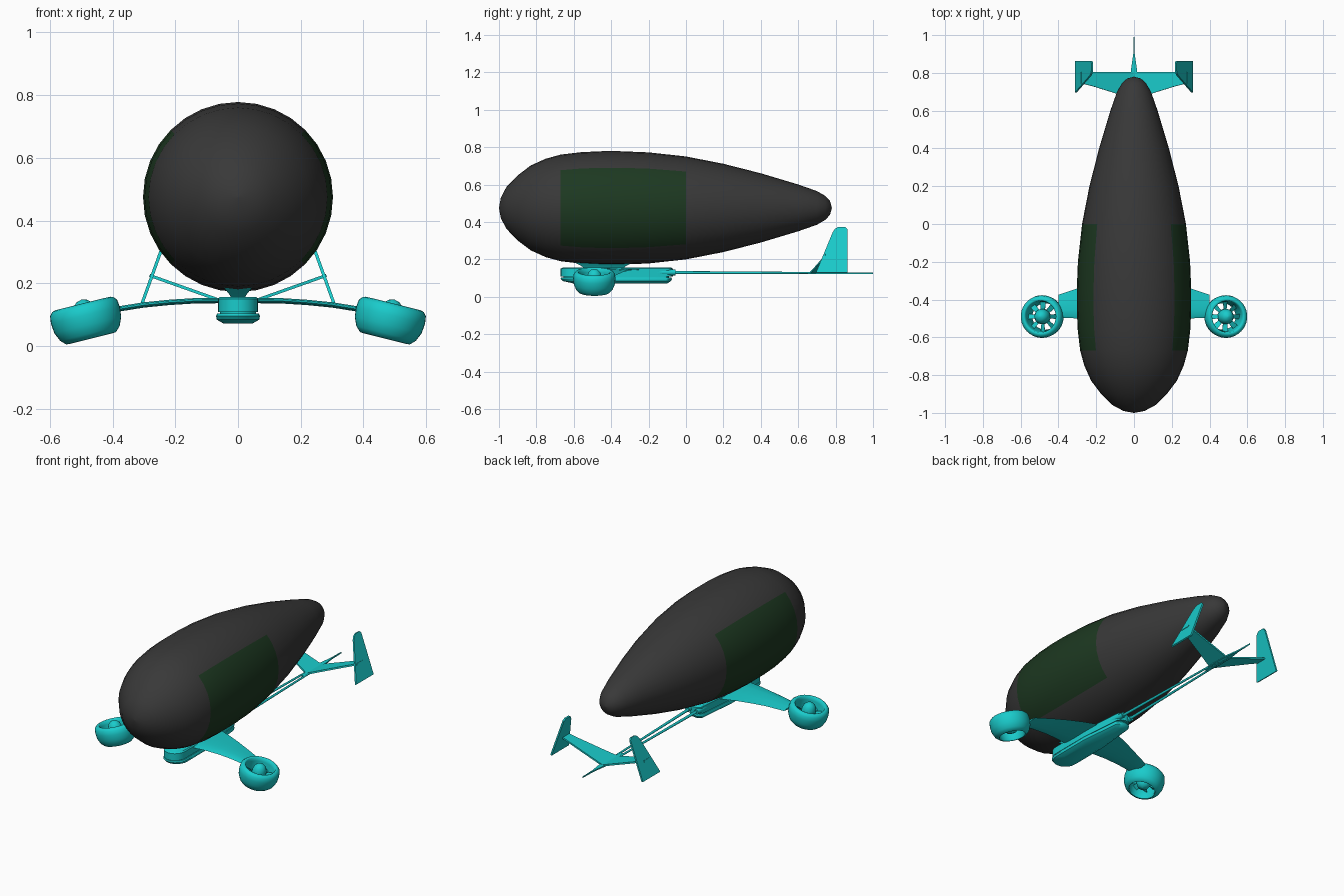
import bpy, bmesh
from math import sin, cos, pi, radians
from mathutils import Matrix, Vector

if "Cube" in bpy.data.objects:
    bpy.data.objects.remove(bpy.data.objects["Cube"])


def material(name, rgb):
    m = bpy.data.materials.new(name)
    m.diffuse_color = (*rgb, 1)
    m.use_nodes = True
    m.node_tree.nodes["Principled BSDF"].inputs["Base Color"].default_value = m.diffuse_color
    return m


TEAL = material("teal", (0.01, 0.6, 0.6))
DARK = material("charcoal", (0.04, 0.04, 0.04))
GREEN = material("dark_green", (0.012, 0.04, 0.015))


def loft(name, rings, mats=(TEAL,), matrix=Matrix(), loop=False, angle=35):
    """Skin a list of closed rings; cap the ends unless looped."""
    bm = bmesh.new()
    vs = [[bm.verts.new(matrix @ Vector(p)) for p in r] for r in rings]
    n = len(vs[0])
    pairs = list(zip(vs, vs[1:])) + ([(vs[-1], vs[0])] if loop else [])
    for a, b in pairs:
        for i in range(n):
            j = (i + 1) % n
            bm.faces.new((a[i], a[j], b[j], b[i]))
    if not loop:
        bm.faces.new(vs[0])
        bm.faces.new(vs[-1])
    bmesh.ops.remove_doubles(bm, verts=bm.verts, dist=1e-5)
    bmesh.ops.recalc_face_normals(bm, faces=bm.faces)
    me = bpy.data.meshes.new(name)
    bm.to_mesh(me)
    bm.free()
    for m in mats:
        me.materials.append(m)
    ob = bpy.data.objects.new(name, me)
    bpy.context.collection.objects.link(ob)
    bpy.ops.object.select_all(action='DESELECT')
    ob.select_set(True)
    bpy.context.view_layer.objects.active = ob
    bpy.ops.object.shade_smooth_by_angle(angle=radians(angle))
    return ob


def lathe(name, profile, matrix, n=32, **kw):
    """Revolve (radius, height) points about the local z axis."""
    rings = [[(r * cos(2 * pi * i / n), r * sin(2 * pi * i / n), z) for i in range(n)]
             for r, z in profile]
    return loft(name, rings, matrix=matrix, **kw)


def plate(name, pts, offset):
    """Flat panel thickened both ways along an offset vector."""
    o = Vector(offset)
    return loft(name, [[Vector(p) - o for p in pts], [Vector(p) + o for p in pts]])


def rod(name, a, b, ra, rb):
    a, b = Vector(a), Vector(b)
    m = Matrix.Translation(a) @ (b - a).to_track_quat('Z', 'Y').to_matrix().to_4x4()
    return lathe(name, [(ra, 0), (rb, (b - a).length)], m, n=12)


# Gas envelope, nose towards -y, with a green panel on each flank
hull = [(.0002, -1), (.055, -.99), (.112, -.96), (.174, -.9), (.227, -.83), (.263, -.75),
        (.285, -.67), (.298, -.56), (.303, -.45), (.303, -.35), (.297, -.2), (.275, 0),
        (.236, .2), (.185, .4), (.125, .6), (.09, .7), (.064, .745), (.037, .77), (.0002, .78)]
lie_down = Matrix.Translation((0, 0, .475)) @ Matrix.Rotation(-pi / 2, 4, 'X')
envelope = lathe("envelope", hull, lie_down, mats=(DARK, GREEN), angle=60)
for f in envelope.data.polygons:
    c = f.center
    if -.67 < c.y < 0 and abs(c.x) > abs(c.z - .475):
        f.material_index = 1


# Gondola: stacked rounded outlines, narrower at the back
def outline(z, w, front, back, nose=.07):
    tail_w = w * .65
    pts = [(w * cos(t), front + nose + nose * sin(t), z)
           for t in [pi + pi * i / 12 for i in range(13)]]
    pts += [(w, -.35, z)]
    pts += [(tail_w * cos(t), back - .03 + .03 * sin(t), z)
            for t in [pi * i / 8 for i in range(9)]]
    return pts + [(-w, -.35, z)]


loft("gondola_deck", [outline(.108, .064, -.67, -.07), outline(.15, .064, -.67, -.07),
                      outline(.156, .058, -.66, -.08)])
loft("gondola_waist", [outline(.1, .058, -.655, -.09), outline(.112, .058, -.655, -.09)])
loft("gondola_keel", [outline(.071, .045, -.6, -.1), outline(.084, .068, -.66, -.08),
                      outline(.096, .07, -.67, -.075), outline(.104, .066, -.668, -.08)])

# Flared saddle between gondola and envelope
loft("saddle", [[(-w, f, z), (w, f, z), (w, b, z), (-w, b, z)]
                for w, f, b, z in [(.02, -.54, -.34, .15), (.028, -.56, -.32, .165),
                                   (.045, -.6, -.28, .186)]])

# Drooping tapered wing: (x, leading y, trailing y, mid z)
half = [(.06, -.525, -.25, .144), (.14, -.515, -.28, .143), (.22, -.505, -.31, .138),
        (.3, -.5, -.341, .13), (.4, -.495, -.375, .114)]
section = [(0, 0), (.08, .6), (.3, 1), (.65, .7), (1, .05), (.65, -.6), (.3, -.8), (.08, -.5)]
stations = [(-x, l, t, z) for x, l, t, z in reversed(half)] + half
loft("wing", [[(x, l + (t - l) * u, z + .0095 * v) for u, v in section]
              for x, l, t, z in stations], angle=50)

duct = [(.084, .055), (.09, .058), (.1, .055), (.11, .044), (.113, .02), (.11, -.012),
        (.098, -.04), (.082, -.056), (.073, -.057), (.07, -.05), (.078, 0), (.081, .035)]
spinner = [(.0002, .071), (.018, .066), (.032, .052), (.04, .028), (.04, -.01),
           (.028, -.034), (.0002, -.042)]

for s, side in ((-1, "left"), (1, "right")):
    # Ducted fan, leaning outwards
    m = Matrix.Translation((s * .482, -.49, .079)) @ Matrix.Rotation(s * radians(14), 4, 'Y')
    lathe(side + "_fan_duct", duct, m, n=40, loop=True, angle=60)
    lathe(side + "_fan_hub", spinner, m, n=24, angle=60)
    for k in range(8):
        turn = m @ Matrix.Rotation(k * pi / 4, 4, 'Z')
        loft(f"{side}_fan_blade_{k + 1}",
             [[(r, -w, -.008), (r, w, .008), (r, w, .011), (r, -w, -.005)]
              for r, w in ((.03, .009), (.08, .014))], matrix=turn)

    # Tail boom rod with its sleeve
    rod(side + "_boom", (s * .03, -.25, .13), (s * .01, .76, .127), .009, .005)
    rod(side + "_boom_sleeve", (s * .032, -.24, .13), (s * .029, -.055, .13), .017, .015)

    # V-shaped stabiliser and the fin square to its tip
    stab = [(0, .66), (.085, .688), (.22, .73), (.282, .745), (.282, .806), (0, .806)]
    plate(side + "_stabiliser", [(s * x, y, .125 + .355 * x) for x, y in stab],
          (-s * .0016, 0, .0046))
    fin = [(.695, .128), (.863, .128), (.863, .36), (.852, .372), (.815, .372),
           (.797, .362), (.785, .345)]
    plate(side + "_fin", [(s * (.308 - .36 * (z - .13)), y, z) for y, z in fin],
          (s * .0047, 0, .0017))

# Tapered tail spike joining the booms
edge = [(.012, .62), (.02, .7), (.018, .8), (.004, .9), (.001, 1)]
plate("tail_spike", [(x, y, .127) for x, y in edge] + [(-x, y, .127) for x, y in edge[::-1]],
      (0, 0, .004))
